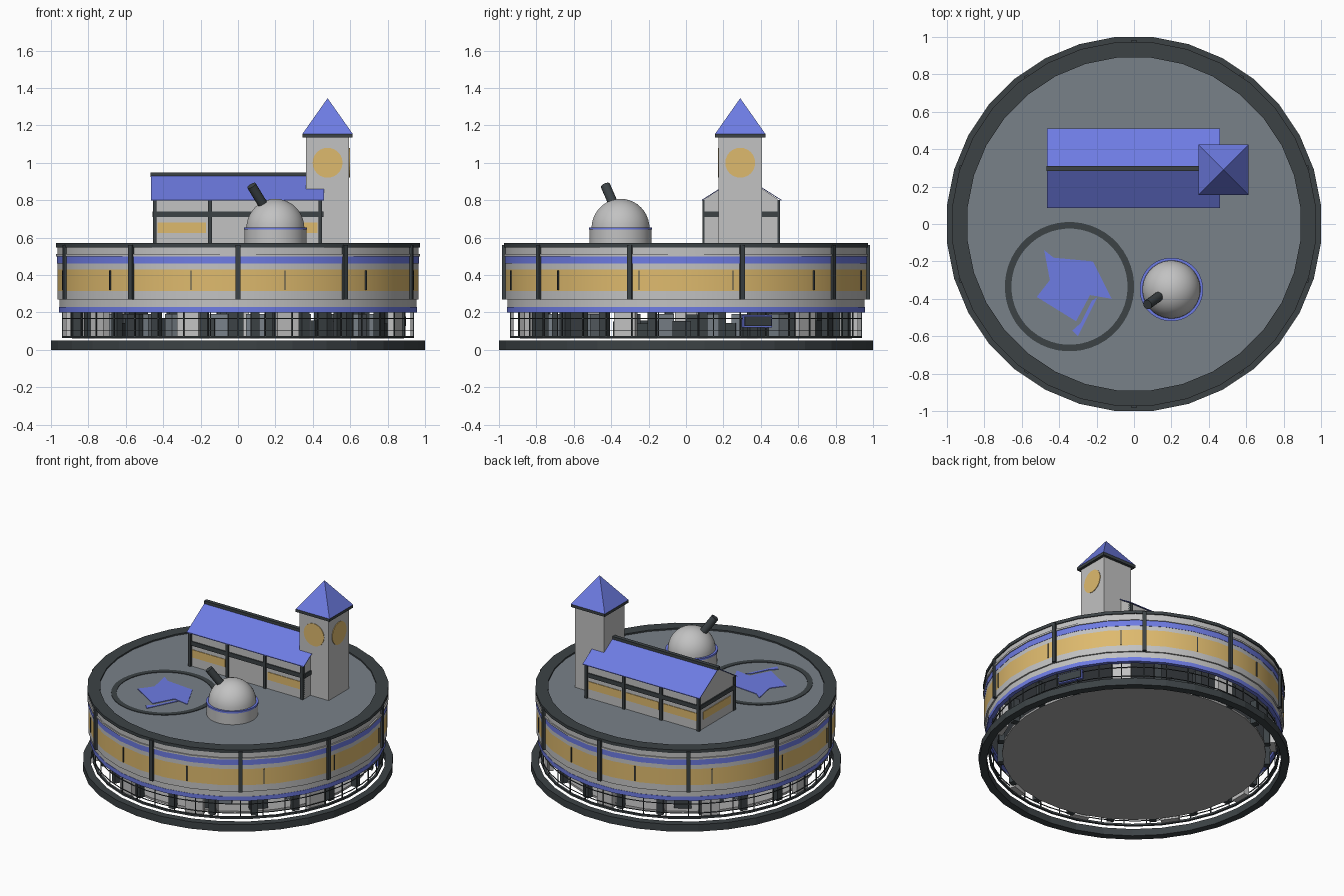
import bpy, bmesh, math, random
from mathutils import Vector, Matrix

cube = bpy.data.objects.get("Cube")
if cube:
    bpy.data.objects.remove(cube, do_unlink=True)


def material(name, r, g, b):
    m = bpy.data.materials.new(name)
    m.use_nodes = True
    m.diffuse_color = (r, g, b, 1)
    m.node_tree.nodes["Principled BSDF"].inputs["Base Color"].default_value = (r, g, b, 1)
    return m


BLUE = material("blue trim", .155, .2, .77)
GOLD = material("warm gold", .73, .49, .155)
LIGHT = material("light grey wall", .54, .54, .54)
DARK = material("dark metal", .045, .055, .06)
ROOF = material("slate deck", .19, .22, .25)
FLOOR = material("floor grey", .4, .4, .4)


def finish(bm, name, mat):
    bmesh.ops.remove_doubles(bm, verts=bm.verts, dist=1e-5)
    bmesh.ops.recalc_face_normals(bm, faces=bm.faces)
    mesh = bpy.data.meshes.new(name)
    bm.to_mesh(mesh)
    bm.free()
    mesh.materials.append(mat)
    ob = bpy.data.objects.new(name, mesh)
    bpy.context.collection.objects.link(ob)
    return ob


def lathe(name, profile, mat, center=(0, 0), sides=32, closed=False):
    """Turn an (r, z) profile; r measures to the flat of each side."""
    bm = bmesh.new()
    k = 1 / math.cos(math.pi / sides)
    rows = []
    for i in range(sides):
        a = math.tau * (i + .5) / sides
        rows.append([bm.verts.new((center[0] + r * k * math.cos(a),
                                   center[1] + r * k * math.sin(a), z)) for r, z in profile])
    n = len(profile)
    for i in range(sides):
        p, q = rows[i], rows[(i + 1) % sides]
        for j in range(n if closed else n - 1):
            t = (j + 1) % n
            bm.faces.new((p[j], q[j], q[t], p[t]))
    return finish(bm, name, mat)


def ring(name, r0, r1, z0, z1, mat, **kw):
    return lathe(name, [(r0, z0), (r1, z0), (r1, z1), (r0, z1)], mat, closed=True, **kw)


def disc(name, r, z0, z1, mat, **kw):
    return lathe(name, [(0, z0), (r, z0), (r, z1), (0, z1)], mat, **kw)


def box(name, lo, hi, mat):
    bm = bmesh.new()
    lo, hi = Vector(lo), Vector(hi)
    bmesh.ops.create_cube(bm, size=1, matrix=Matrix.Translation((lo + hi) / 2)
                          @ Matrix.Diagonal((hi - lo).to_4d()))
    return finish(bm, name, mat)


def around(name, items, mat):
    """Boxes set round the centre: (angle, radius, depth, width, z0, z1)."""
    bm = bmesh.new()
    for deg, r, d, w, z0, z1 in items:
        m = Matrix.Rotation(math.radians(deg), 4, 'Z') @ Matrix.Translation((r, 0, (z0 + z1) / 2))
        bmesh.ops.create_cube(bm, size=1, matrix=m @ Matrix.Diagonal((d, w, z1 - z0, 1)))
    return finish(bm, name, mat)


def prism(name, points, offset, mat):
    bm = bmesh.new()
    face = bm.faces.new([bm.verts.new(p) for p in points])
    ext = bmesh.ops.extrude_face_region(bm, geom=[face])
    bmesh.ops.translate(bm, vec=offset, verts=[v for v in ext["geom"] if isinstance(v, bmesh.types.BMVert)])
    return finish(bm, name, mat)


# Base ring and ground floor
ring("base_ring", .95, 1, 0, .05, DARK)
disc("ground_floor", .85, .06, .075, FLOOR)
disc("ceiling", .94, .225, .24, ROOF)

# Banded round facade
smooth = [ring("lower_blue_band", .93, .957, .2, .23, BLUE),
          ring("lower_wall", .93, .955, .23, .27, LIGHT),
          ring("sill_wall", .93, .965, .27, .315, LIGHT),
          ring("window_band", .93, .965, .315, .43, GOLD),
          ring("window_head", .93, .965, .43, .46, LIGHT),
          ring("upper_blue_band", .93, .967, .46, .5, BLUE),
          ring("ledge", .93, .973, .5, .512, LIGHT),
          ring("parapet_wall", .93, .965, .512, .55, LIGHT),
          ring("roof_rim", .89, .972, .548, .57, DARK)]
disc("roof_deck", .9, .54, .56, ROOF, sides=20)
around("facade_pillars", [(-90 + 36 * i, .965, .035, .026, .27, .56) for i in range(10)], DARK)
around("window_mullions", [(15 + 30 * i, .968, .01, .006, .32, .425) for i in range(12)], DARK)

# Open ground level: rails, posts, columns and booths
ring("floor_rail", .925, .94, .062, .075, DARK)
for z in (.1, .165):
    ring("thin_rail", .934, .94, z, z + .004, DARK, sides=48)
around("rail_posts", [(9 * i, .937, .006, .006, .065, .21) for i in range(40)], DARK)
around("columns", [(18 * i + 6, .87, .04, .045, .06, .23) for i in range(20)], DARK)
random.seed(4)
around("inner_partitions", [(15 * i + random.uniform(-4, 4), random.uniform(.6, .82), .03,
                             random.uniform(.06, .16), .075, random.uniform(.14, .23))
                            for i in range(24)], DARK)
around("inner_booths", [(36 * i + 10, .7, .08, .1, .075, .19) for i in range(10)], ROOF)
around("entry_panels", [(a, .9, .04, .12, .065, .225) for a in (-107, -73, -21, 45, 90, 135, 180, 215)], LIGHT)
around("sign_trim", [(24, .93, .02, .17, .12, .185)], BLUE)
around("sign_plate", [(24, .94, .015, .155, .127, .178)], DARK)

# Hall with timber frame and pitched roof
Y0, Y1, YM = .1, .49, .297
prism("hall_walls", [(-.45, Y0, .56), (-.45, Y1, .56), (-.45, Y1, .806), (-.45, YM, .932), (-.45, Y0, .806)],
      (.9, 0, 0), LIGHT)
for eave in (.085, .51):
    prism("roof_slope", [(-.465, eave, .802), (-.465, YM, .937), (-.465, YM, .932), (-.465, eave, .797)],
          (.925, 0, 0), BLUE)
box("roof_ridge", (-.467, YM - .014, .925), (.46, YM + .014, .948), DARK)
for y in (Y0, Y1):
    for x in (-.445, -.15, .145, .44):
        box("hall_post", (x - .01, y - .012, .56), (x + .01, y + .012, .8), DARK)
    box("hall_beam", (-.45, y - .008, .71), (.45, y + .008, .74), DARK)
for y, x in ((Y0, -.43), (Y0, .165), (Y1, -.43), (Y1, -.13), (Y1, .165)):
    box("hall_window", (x, y - .004, .625), (x + .26, y + .004, .68), GOLD)
for x in (-.45, .45):
    box("gable_beam", (x - .008, Y0, .71), (x + .008, Y1, .74), DARK)
box("gable_window", (-.454, .14, .625), (-.446, .45, .68), GOLD)

# Clock tower, with a clock on the front and on the left
TX, TY, H = .479, .29, .115
box("tower", (TX - H, TY - H, .56), (TX + H, TY + H, 1.14), LIGHT)
box("tower_cornice", (TX - .134, TY - .134, 1.135), (TX + .134, TY + .134, 1.155), DARK)
lathe("tower_spire", [(0, 1.155), (.134, 1.155), (0, 1.345)], BLUE, center=(TX, TY), sides=4)
for angle in (0, -math.pi / 2):
    turn = Matrix.Translation((TX, TY, 1)) @ Matrix.Rotation(angle, 4, 'Z')
    bm = bmesh.new()
    bmesh.ops.create_cone(bm, cap_ends=True, segments=24, radius1=.08, radius2=.08, depth=.008,
                          matrix=turn @ Matrix.Translation((H, 0, 0)) @ Matrix.Rotation(math.pi / 2, 4, 'Y'))
    finish(bm, "clock_face", GOLD)

# Observatory
OBS = (.2, -.35)
smooth.append(disc("observatory_drum", .165, .555, .645, LIGHT, center=OBS))
smooth.append(disc("observatory_band", .169, .642, .655, BLUE, center=OBS))
arc = [math.pi / 2 * i / 10 for i in range(11)]
smooth.append(lathe("observatory_dome", [(.155 * math.cos(a), .65 + .157 * math.sin(a)) for a in arc],
                    LIGHT, center=OBS))
a, b = Vector((.15, -.375, .75)), Vector((.072, -.431, .878))
bm = bmesh.new()
bmesh.ops.create_cone(bm, cap_ends=True, segments=16, radius1=.026, radius2=.026, depth=(b - a).length,
                      matrix=Matrix.Translation((a + b) / 2) @ (b - a).to_track_quat('Z', 'Y').to_matrix().to_4x4())
smooth.append(finish(bm, "telescope", DARK))
for ob in bpy.context.selected_objects:
    ob.select_set(False)
for ob in smooth:
    ob.select_set(True)
bpy.context.view_layer.objects.active = smooth[0]
bpy.ops.object.shade_smooth_by_angle()

# Landing pad marking
ring("pad_circle", .31, .345, .557, .564, DARK, center=(-.345, -.335), sides=48)
patch = [(-.48, -.14), (-.43, -.18), (-.22, -.2), (-.12, -.4), (-.235, -.38), (-.31, -.52), (-.52, -.39), (-.45, -.3)]
bar = [(-.225, -.41), (-.195, -.39), (-.265, -.53), (-.3, -.6), (-.33, -.57), (-.285, -.53)]
for name, pts in (("pad_patch", patch), ("pad_bar", bar)):
    prism(name, [(x, y, .557) for x, y in pts], (0, 0, .007), BLUE)
